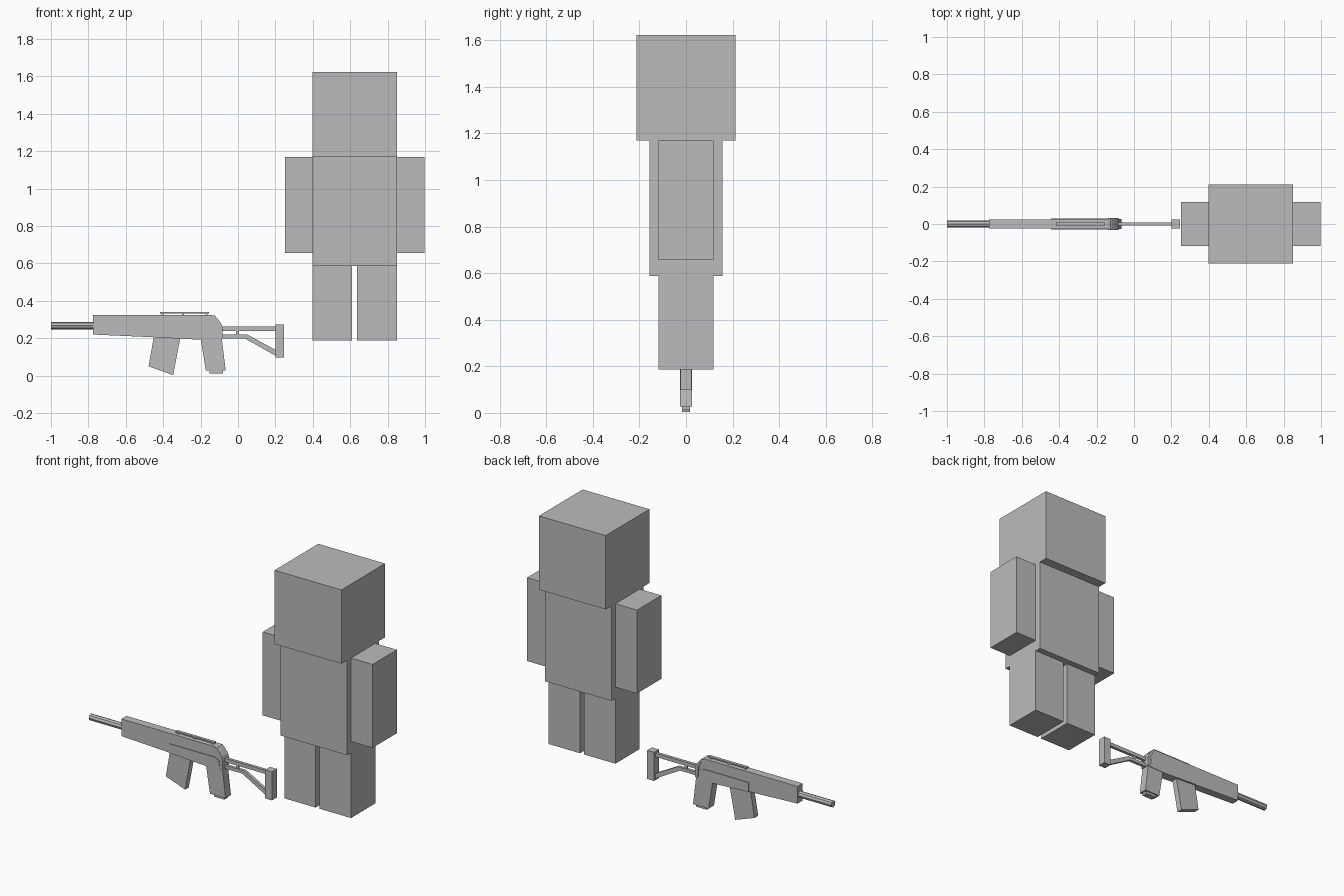
import bpy, bmesh, math

if "Cube" in bpy.data.objects:
    bpy.data.objects.remove(bpy.data.objects["Cube"])

grey = bpy.data.materials.new("plain grey")
grey.diffuse_color = (0.5, 0.5, 0.5, 1)
grey.use_nodes = True
grey.node_tree.nodes["Principled BSDF"].inputs["Base Color"].default_value = grey.diffuse_color


def finish(name, bm):
    bmesh.ops.recalc_face_normals(bm, faces=bm.faces)
    mesh = bpy.data.meshes.new(name)
    bm.to_mesh(mesh)
    bm.free()
    mesh.materials.append(grey)
    obj = bpy.data.objects.new(name, mesh)
    bpy.context.collection.objects.link(obj)
    return obj


def plate(name, outline, half_width):
    """Extrude an x-z outline symmetrically along y."""
    bm = bmesh.new()
    face = bm.faces.new([bm.verts.new((x, -half_width, z)) for x, z in outline])
    out = bmesh.ops.extrude_face_region(bm, geom=[face])
    verts = [v for v in out["geom"] if isinstance(v, bmesh.types.BMVert)]
    bmesh.ops.translate(bm, verts=verts, vec=(0, 2 * half_width, 0))
    return finish(name, bm)


def box(name, x0, x1, z0, z1, half_width):
    return plate(name, [(x0, z0), (x1, z0), (x1, z1), (x0, z1)], half_width)


def tube(name, x0, x1, z, radius, sides):
    bm = bmesh.new()
    bmesh.ops.create_cone(bm, cap_ends=True, segments=sides,
                          radius1=radius, radius2=radius, depth=x1 - x0)
    for v in bm.verts:
        v.co = ((x0 + x1) / 2 + v.co.z, v.co.x, z + v.co.y)
    return finish(name, bm)


# Blocky figure
box("head", 0.397, 0.85, 1.17, 1.623, 0.212)
box("torso", 0.397, 0.85, 0.587, 1.17, 0.156)
MID = 0.6235
for side, s in (("left", -1), ("right", 1)):
    a, b = sorted((MID + s * 0.2265, MID + s * 0.373))
    box(side + "_arm", a, b, 0.657, 1.169, 0.118)
    a, b = sorted((MID + s * 0.0135, MID + s * 0.2265))
    box(side + "_leg", a, b, 0.187, 0.587, 0.118)

# Long body with a rounded rear
plate("body", [(-0.775, 0.22), (-0.44, 0.205), (-0.21, 0.193), (-0.087, 0.198),
               (-0.083, 0.25), (-0.09, 0.275), (-0.105, 0.295), (-0.118, 0.315),
               (-0.14, 0.325), (-0.775, 0.325)], 0.025)
# Slightly wider lower cover and rear rim
plate("lower_cover", [(-0.445, 0.205), (-0.21, 0.193), (-0.10, 0.197),
                      (-0.11, 0.25), (-0.14, 0.262), (-0.445, 0.262)], 0.029)
plate("rear_rim", [(-0.10, 0.20), (-0.082, 0.20), (-0.082, 0.255), (-0.09, 0.278),
                   (-0.107, 0.302), (-0.125, 0.322), (-0.14, 0.322),
                   (-0.122, 0.30), (-0.105, 0.268)], 0.031)

# Barrel
tube("barrel", -1.0, -0.775, 0.268, 0.02, 8)

# Top rail on short feet
box("rail", -0.418, -0.155, 0.332, 0.34, 0.009)
for i, x in enumerate((-0.41, -0.30, -0.175)):
    box("rail_foot_%d" % i, x, x + 0.012, 0.322, 0.333, 0.007)

# Magazine and grip
plate("magazine", [(-0.45, 0.21), (-0.478, 0.05), (-0.347, 0.003), (-0.308, 0.205)], 0.018)
plate("grip", [(-0.20, 0.20), (-0.172, 0.028), (-0.066, 0.028), (-0.088, 0.21),
               (-0.19, 0.21)], 0.026)
box("grip_cap", -0.152, -0.08, 0.013, 0.028, 0.018)

# Skeleton stock
box("stock_upper_bar", -0.09, 0.2, 0.24, 0.263, 0.009)
plate("stock_lower_bar", [(-0.09, 0.2), (0.035, 0.2), (0.2, 0.107), (0.2, 0.138),
                          (0.05, 0.22), (-0.09, 0.22)], 0.009)
box("stock_post", -0.01, 0.006, 0.215, 0.245, 0.006)
box("butt_plate", 0.2, 0.247, 0.098, 0.273, 0.024)
